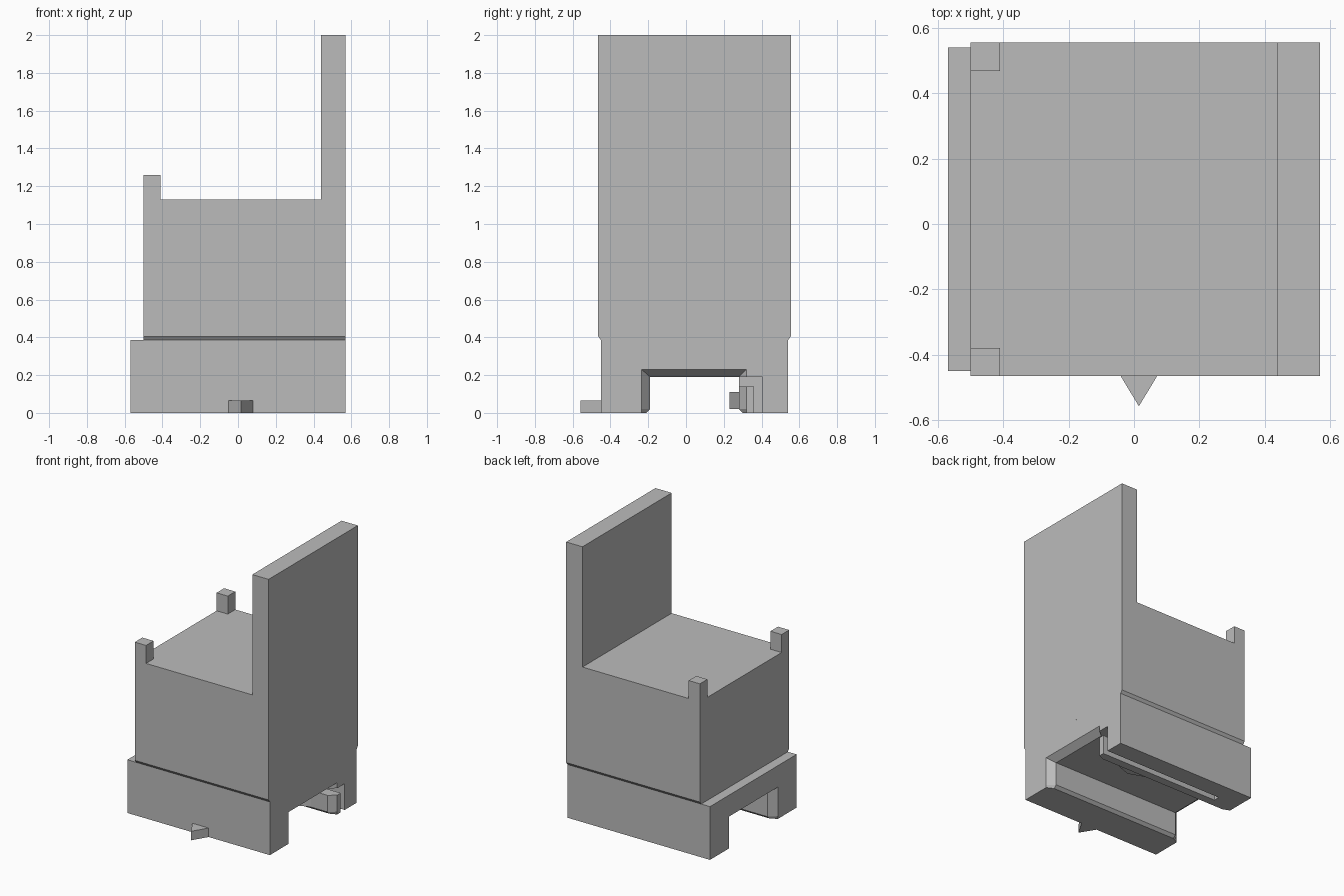
import bpy
import bmesh

old = bpy.data.objects.get("Cube")
if old:
    bpy.data.objects.remove(old, do_unlink=True)

grey = bpy.data.materials.new("plain_grey")
grey.use_nodes = True
grey.diffuse_color = (0.5, 0.5, 0.5, 1)
grey.node_tree.nodes["Principled BSDF"].inputs["Base Color"].default_value = (0.5, 0.5, 0.5, 1)


def loft(name, rings):
    """Closed solid through matching rings of points, capped at both ends."""
    bm = bmesh.new()
    loops = [[bm.verts.new(p) for p in ring] for ring in rings]
    for a, b in zip(loops, loops[1:]):
        n = len(a)
        for i in range(n):
            j = (i + 1) % n
            bm.faces.new((a[i], a[j], b[j], b[i]))
    bm.faces.new(loops[0])
    bm.faces.new(loops[-1])
    bmesh.ops.recalc_face_normals(bm, faces=bm.faces)
    mesh = bpy.data.meshes.new(name)
    bm.to_mesh(mesh)
    bm.free()
    mesh.materials.append(grey)
    obj = bpy.data.objects.new(name, mesh)
    bpy.context.collection.objects.link(obj)
    return obj


def along_x(name, stations):
    return loft(name, [[(x, y, z) for y, z in prof] for x, prof in stations])


def along_z(name, outline, z0, z1):
    return loft(name, [[(x, y, z) for x, y in outline] for z in (z0, z1)])


def box(name, x0, x1, y0, y1, z0, z1):
    return along_z(name, [(x0, y0), (x1, y0), (x1, y1), (x0, y1)], z0, z1)


HALF = 0.57      # half length of the base
FLARE = 0.52     # where the tunnel flare begins
Y0, Y1 = -0.465, 0.555

# Base with a lengthwise tunnel that flares at both ends
shell = [(0.54, 0), (0.54, 0.385), (-0.45, 0.385), (-0.45, 0)]
inner = shell + [(-0.21, 0), (-0.19, 0.02), (-0.19, 0.19),
                 (0.28, 0.19), (0.28, 0.02), (0.30, 0)]
mouth = shell + [(-0.235, 0), (-0.235, 0.02), (-0.235, 0.23),
                 (0.32, 0.23), (0.32, 0.02), (0.32, 0)]
base = along_x("base", [(-HALF, mouth), (-FLARE, inner), (FLARE, inner), (HALF, mouth)])

# Slot in the rear leg that frees the latch arm
cutter = box("slot_cutter", -0.4, 0.7, 0.25, 0.405, -0.1, 0.19)
cutter.hide_render = True
cutter.hide_viewport = True
cut = base.modifiers.new("slot", 'BOOLEAN')
cut.operation = 'DIFFERENCE'
cut.solver = 'EXACT'
cut.object = cutter

# Latch arm with its wedge catch
arm = [(0.36, 0), (0.36, 0.14), (0.28, 0.14), (0.28, 0.02), (0.30, 0)]
arm_tip = [(0.36, 0), (0.36, 0.14), (0.32, 0.14), (0.32, 0.02), (0.32, 0)]
along_x("latch_arm", [(-0.41, arm), (FLARE, arm), (HALF, arm_tip)])
along_z("latch_catch", [(0.1, 0.285), (0.25, 0.23), (0.4, 0.285)], 0.02, 0.11)

# Pointed tab on the front of the base
along_z("front_tab", [(-0.05, -0.45), (0.08, -0.45), (0.015, -0.558)], 0, 0.065)


# Body and tall end panel, both with a sloped lower lip
def lipped(name, x0, x1, top):
    prof = [(-0.45, 0.385), (Y0, 0.405), (Y0, top), (Y1, top), (Y1, 0.405), (0.54, 0.385)]
    return along_x(name, [(x0, prof), (x1, prof)])


lipped("body", -0.5, 0.44, 1.13)
lipped("end_panel", 0.44, HALF, 2.0)

# Corner posts
for name, y in (("front_post", Y0), ("rear_post", Y1 - 0.086)):
    box(name, -0.5, -0.41, y, y + 0.086, 1.13, 1.26)
